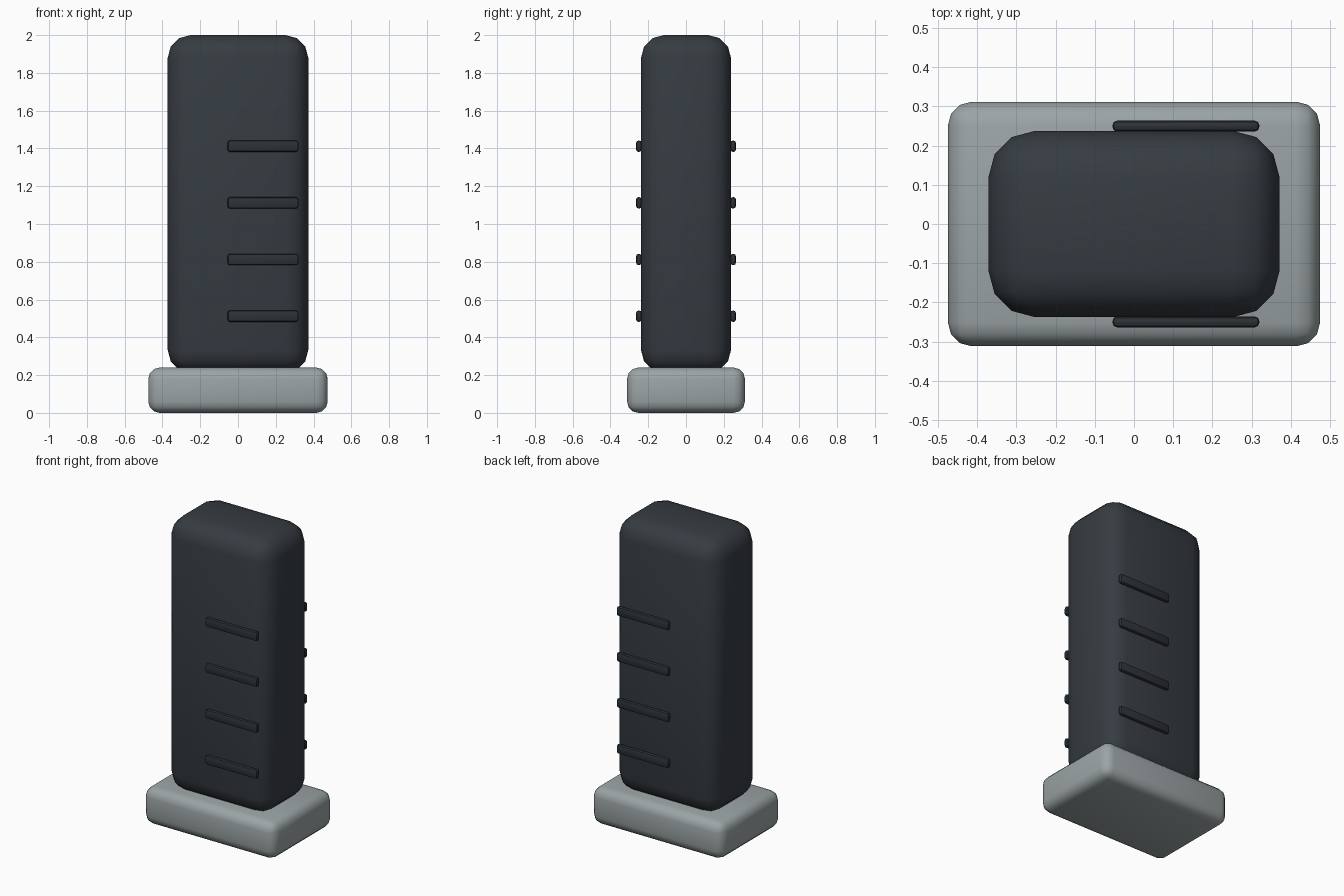
import bpy
import math

cube = bpy.data.objects.get("Cube")
if cube:
    bpy.data.objects.remove(cube, do_unlink=True)


def make_material(name, rgb):
    mat = bpy.data.materials.new(name)
    mat.use_nodes = True
    colour = (*rgb, 1.0)
    mat.diffuse_color = colour
    mat.node_tree.nodes["Principled BSDF"].inputs["Base Color"].default_value = colour
    return mat


def rounded_box(name, low, high, radius, segments, mat):
    """Box between two corners with rounded edges."""
    bpy.ops.mesh.primitive_cube_add(
        size=1, location=[(a + b) / 2 for a, b in zip(low, high)])
    obj = bpy.context.object
    obj.name = name
    obj.scale = [b - a for a, b in zip(low, high)]
    bpy.ops.object.transform_apply(location=False, rotation=False, scale=True)
    bevel = obj.modifiers.new("Rounded edges", "BEVEL")
    bevel.width = radius
    bevel.segments = segments
    bpy.ops.object.modifier_apply(modifier=bevel.name)
    obj.data.materials.append(mat)
    bpy.ops.object.shade_smooth_by_angle(angle=math.radians(35))
    return obj


dark_slate = make_material("dark slate", (0.037, 0.045, 0.054))
charcoal = make_material("charcoal", (0.026, 0.032, 0.038))
light_grey = make_material("light grey", (0.33, 0.37, 0.38))

# Base plate and upright body
rounded_box("base_plate", (-0.475, -0.312, 0), (0.475, 0.312, 0.24), 0.06, 3, light_grey)
rounded_box("body", (-0.372, -0.238, 0.212), (0.372, 0.238, 2.0), 0.12, 3, dark_slate)

# Grip ribs on the front and back faces
for side, y in (("front", -0.25), ("back", 0.25)):
    for i in range(4):
        z = 0.512 + 0.3 * i
        rounded_box(f"{side}_rib_{i + 1}", (-0.055, y - 0.014, z - 0.03),
                    (0.32, y + 0.014, z + 0.03), 0.012, 2, charcoal)
